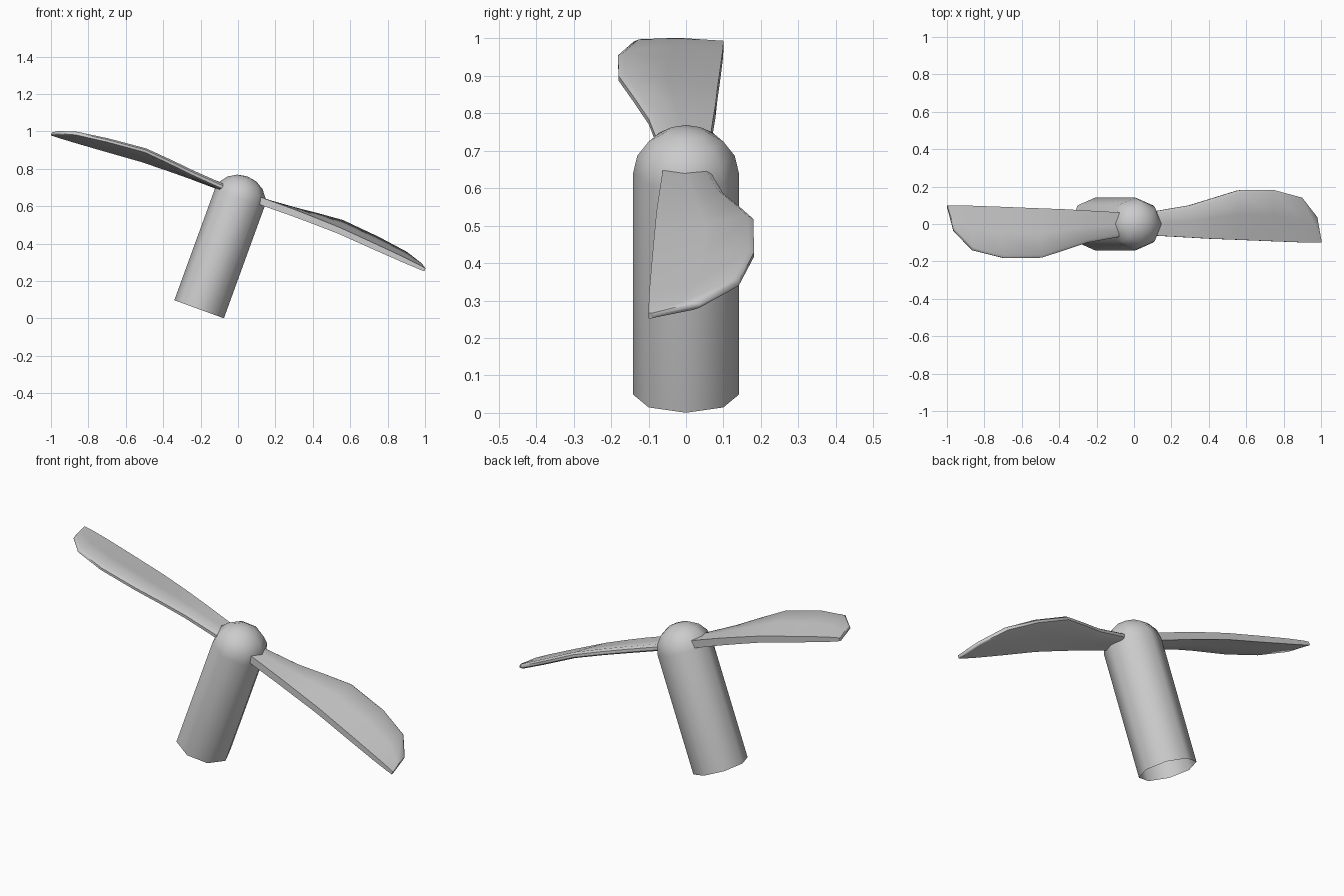
import bpy, math
from mathutils import Matrix, Vector

if "Cube" in bpy.data.objects:
    bpy.data.objects.remove(bpy.data.objects["Cube"])

# Tilted axis frame shared by all parts
FRAME = Matrix.Translation((0, 0, 0.62)) @ Matrix.Rotation(math.radians(20), 4, 'Y')


def make(name, verts, faces, spin=0, angle=50):
    me = bpy.data.meshes.new(name)
    m = FRAME @ Matrix.Rotation(spin, 4, 'Z')
    me.from_pydata([m @ Vector(v) for v in verts], [], faces)
    ob = bpy.data.objects.new(name, me)
    bpy.context.collection.objects.link(ob)
    bpy.ops.object.select_all(action='DESELECT')
    ob.select_set(True)
    bpy.context.view_layer.objects.active = ob
    bpy.ops.object.mode_set(mode='EDIT')
    bpy.ops.mesh.select_all(action='SELECT')
    bpy.ops.mesh.normals_make_consistent(inside=False)
    bpy.ops.object.mode_set(mode='OBJECT')
    bpy.ops.object.shade_smooth_by_angle(angle=math.radians(angle))
    return ob


# Eight-sided shaft with domed top, open at the bottom
N, R, H = 8, 0.141, 0.125
profile = [(R, -0.608), (R, 0.023)]
for k in (1, 2, 3):
    a = math.radians(22.5 * k)
    profile.append((R * math.cos(a), 0.023 + H * math.sin(a)))
verts = [(r * math.cos(2 * math.pi * i / N), r * math.sin(2 * math.pi * i / N), z)
         for r, z in profile for i in range(N)]
faces = [(j * N + i, j * N + (i + 1) % N, (j + 1) * N + (i + 1) % N, (j + 1) * N + i)
         for j in range(len(profile) - 1) for i in range(N)]
verts.append((0, 0, 0.023 + H))
top = (len(profile) - 1) * N
faces += [(top + i, top + (i + 1) % N, len(verts) - 1) for i in range(N)]
make("shaft", verts, faces)

# Blade stations: distance, leading y, leading height, trailing y, trailing height, thickness
stations = [
    (0.10, 0.072, 0.048, -0.062, 0.048, 0.040),
    (0.29, 0.103, 0.062, -0.072, 0.049, 0.038),
    (0.42, 0.142, 0.076, -0.079, 0.047, 0.036),
    (0.56, 0.184, 0.088, -0.084, 0.043, 0.034),
    (0.77, 0.185, 0.070, -0.092, 0.027, 0.032),
    (0.938, 0.144, 0.048, -0.098, 0.014, 0.028),
    (1.034, 0.040, 0.020, -0.100, 0.006, 0.022),
    (1.063, -0.085, 0.004, -0.100, 0.003, 0.016),
]


def blade(name, spin):
    verts = []
    for u, yl, zl, yt, zt, t in stations:
        b = min(0.018, (yl - yt) * 0.3)
        ym, zm = (yl + yt) / 2, (zl + zt) / 2
        h = t / 2
        verts += [(u, yt, zt - h), (u, ym, zm - h), (u, yl - b, zl - h * 0.9),
                  (u, yl - b * 0.2, zl - h * 0.4), (u, yl - b * 0.2, zl + h * 0.4),
                  (u, yl - b, zl + h * 0.9), (u, ym, zm + h), (u, yt, zt + h)]
    n = 8
    faces = [(j * n + i, j * n + (i + 1) % n, (j + 1) * n + (i + 1) % n, (j + 1) * n + i)
             for j in range(len(stations) - 1) for i in range(n)]
    last = (len(stations) - 1) * n
    faces += [tuple(range(n)), tuple(range(last, last + n))]
    make(name, verts, faces, spin)


# Two blades, half a turn apart
blade("right_blade", 0)
blade("left_blade", math.pi)
